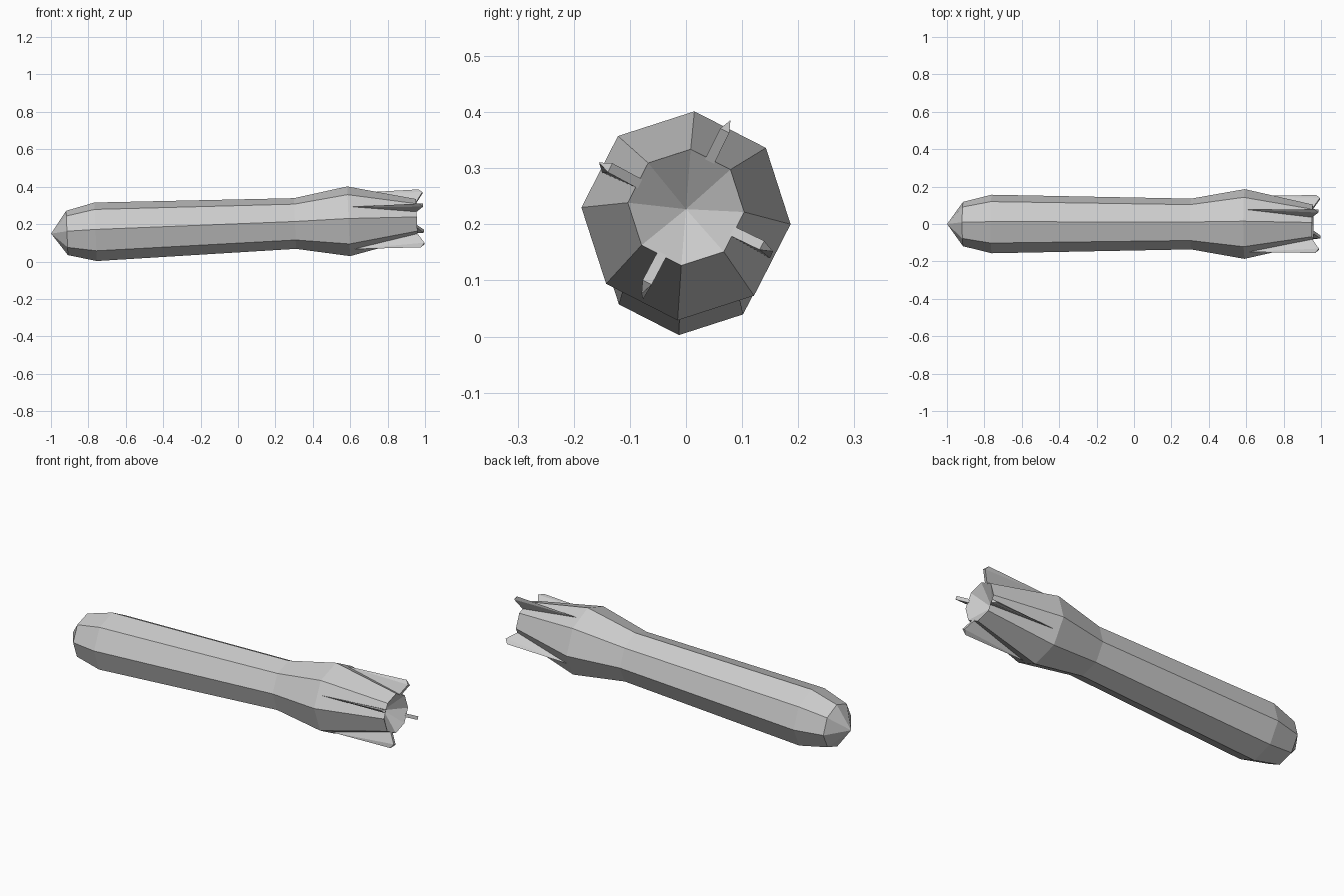
import bpy, bmesh
from math import radians, atan, sin, cos
from mathutils import Matrix

cube = bpy.data.objects.get("Cube")
if cube:
    bpy.data.objects.remove(cube, do_unlink=True)

# Single grey material
grey = bpy.data.materials.new("grey_metal")
grey.use_nodes = True
COLOR = (0.6, 0.6, 0.6, 1)
grey.diffuse_color = COLOR
grey.node_tree.nodes["Principled BSDF"].inputs["Base Color"].default_value = COLOR

# Long axis runs along x, rising slightly towards the tail
TILT = Matrix.Translation((0, 0, 0.1905)) @ Matrix.Rotation(-atan(0.0415), 4, "Y")
SIDES = 8
FIRST_CORNER = 85.4


def make_object(name, bm, spin=0):
    bmesh.ops.recalc_face_normals(bm, faces=bm.faces)
    mesh = bpy.data.meshes.new(name)
    bm.to_mesh(mesh)
    bm.free()
    mesh.materials.append(grey)
    obj = bpy.data.objects.new(name, mesh)
    obj.matrix_world = TILT @ Matrix.Rotation(spin, 4, "X")
    bpy.context.collection.objects.link(obj)
    return obj


# Body: eight-sided turned profile from nose tip to recessed tail (x, radius)
def make_body():
    nose, recess = -1.0, 0.88
    profile = [(-0.915, 0.119), (-0.762, 0.157), (0.305, 0.136),
               (0.592, 0.187), (0.957, 0.104)]
    bm = bmesh.new()
    angles = [radians(FIRST_CORNER + 360 * i / SIDES) for i in range(SIDES)]
    rings = [[bm.verts.new((x, r * cos(a), r * sin(a))) for a in angles]
             for x, r in profile]
    tip = bm.verts.new((nose, 0, 0))
    hub = bm.verts.new((recess, 0, 0))
    for i in range(SIDES):
        j = (i + 1) % SIDES
        bm.faces.new((tip, rings[0][j], rings[0][i]))
        bm.faces.new((hub, rings[-1][i], rings[-1][j]))
        for a, b in zip(rings, rings[1:]):
            bm.faces.new((a[i], a[j], b[j], b[i]))
    make_object("body", bm)


# Fin: wedge with a sharp outer ridge and a swept trailing face, built along +y
def make_fin(name, angle):
    half = 0.009
    bm = bmesh.new()
    front = bm.verts.new((0.61, 0.168, 0))
    ridge = bm.verts.new((0.972, 0.174, 0))
    root = [bm.verts.new((0.955, 0.092, s * half)) for s in (1, -1)]
    trail = [bm.verts.new((0.992, 0.152, s * half)) for s in (1, -1)]
    for side in range(2):
        bm.faces.new((front, root[side], trail[side]))
        bm.faces.new((front, trail[side], ridge))
    bm.faces.new((root[0], root[1], trail[1], trail[0]))
    bm.faces.new((trail[0], trail[1], ridge))
    bm.faces.new((front, root[0], root[1]))
    make_object(name, bm, radians(angle))


make_body()
# Four fins centred on alternate flats
for k, name in enumerate(("back_upper", "front_upper", "front_lower", "back_lower")):
    make_fin("fin_" + name, FIRST_CORNER - 180 / SIDES + 90 * k)
